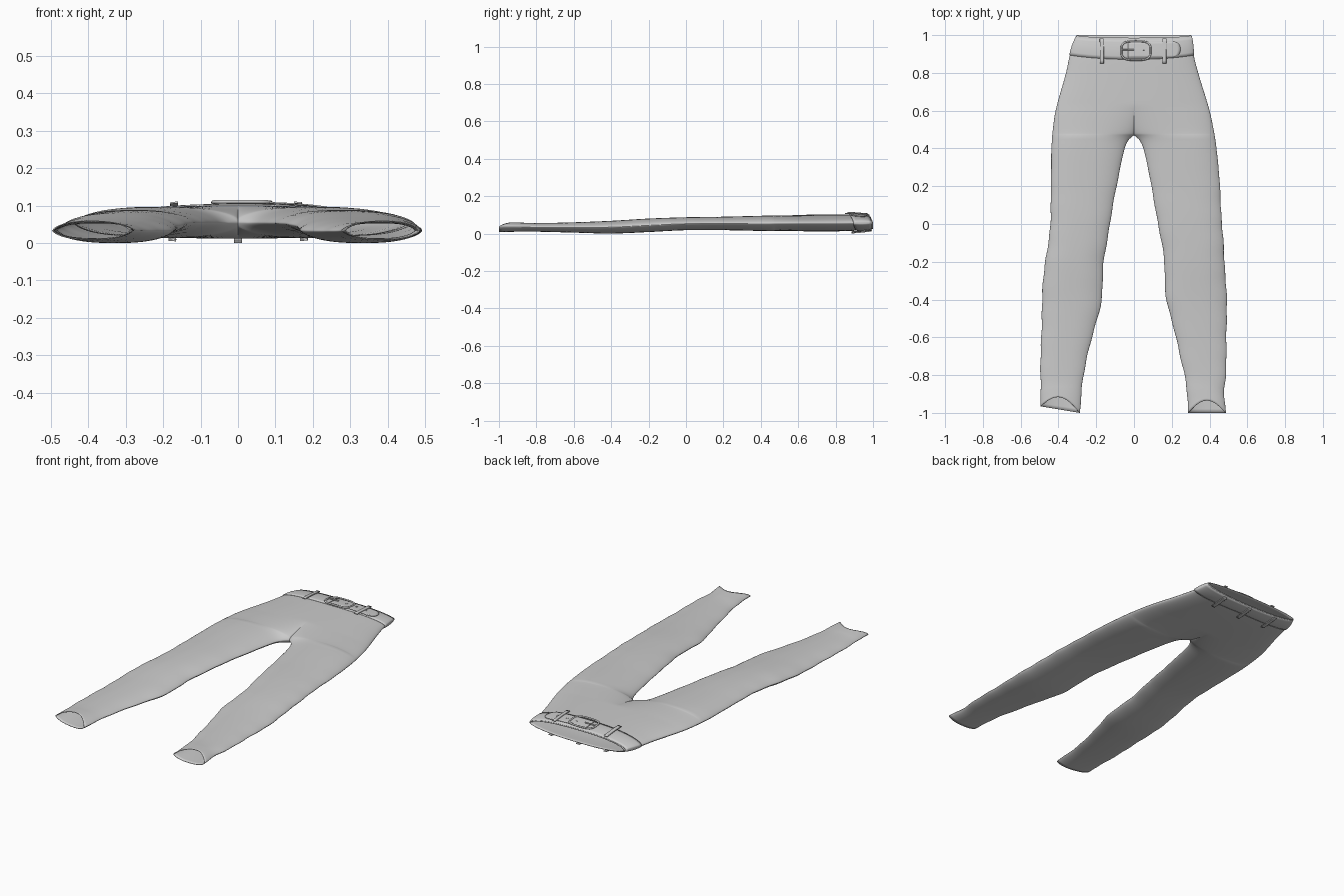
import bpy, bmesh, math
from mathutils import Vector

cube = bpy.data.objects.get("Cube")
if cube:
    bpy.data.objects.remove(cube)

cloth = bpy.data.materials.new("grey cloth")
cloth.use_nodes = True
GREY = (0.6, 0.6, 0.6, 1)
cloth.diffuse_color = GREY
cloth.node_tree.nodes["Principled BSDF"].inputs["Base Color"].default_value = GREY

CROTCH = 0.47
# Stations along the garment: y, inseam x, right seam x, left seam x, back z, front z
STATIONS = [
    (-1.0, .285, .495, .488, .008, .060),
    (-.9, .28, .493, .478, .010, .058),
    (-.8, .268, .497, .485, .010, .056),
    (-.6, .222, .49, .49, .005, .060),
    (-.4, .172, .487, .49, 0, .068),
    (-.2, .16, .47, .48, .008, .080),
    (0, .128, .442, .465, .018, .087),
    (.2, .092, .44, .455, .018, .090),
    (.4, .05, .437, .437, .014, .095),
    (.45, .025, .434, .43, .013, .096),
    (.47, 0, .433, .427, .013, .097),
    (.6, 0, .415, .40, .012, .100),
    (.8, 0, .36, .34, .012, .101),
    (.9, 0, .338, .315, .015, .100),
    (1.0, 0, .303, .303, .025, .092),
]


def station(y):
    """Smooth interpolation between stations."""
    n = len(STATIONS)
    i = 0
    while i < n - 2 and y > STATIONS[i + 1][0]:
        i += 1
    p1, p2 = STATIONS[i], STATIONS[i + 1]
    p0, p3 = STATIONS[max(i - 1, 0)], STATIONS[min(i + 2, n - 1)]
    t = (y - p1[0]) / (p2[0] - p1[0])
    out = []
    for k in range(1, 6):
        d = p2[0] - p1[0]
        m1 = (p2[k] - p0[k]) / (p2[0] - p0[0]) * d
        m2 = (p3[k] - p1[k]) / (p3[0] - p1[0]) * d
        out.append((2*t**3 - 3*t*t + 1) * p1[k] + (t**3 - 2*t*t + t) * m1
                   + (3*t*t - 2*t**3) * p2[k] + (t**3 - t*t) * m2)
    return out


def surface(side, sheet, u, y, off=0.0):
    """Point on the garment: side -1/+1, sheet +1 front or -1 back, u inseam to outseam."""
    inner, right, left, low, high = station(y)
    outer = right if side < 0 else left
    if y >= CROTCH:
        inner = 0.0
    else:
        # gentle creasing of the seams
        fold = min(1, (CROTCH - y) * 2) * 0.003
        outer += fold * math.sin(31 * y + side) * math.sin(13 * y)
        inner += fold * math.sin(27 * y + 2 * side) * math.sin(11 * y)
    leg = max(0, 1 - abs(2 * u - 1) ** 2.5) ** 0.65
    hip = max(0, 1 - u ** 2.4) ** 0.55
    merge = min(1, max(0, (y - CROTCH) / 0.16)) ** 0.5
    f = leg + (hip - leg) * merge
    x = side * (inner + (outer - inner) * u + off * u)
    z = (low + high) / 2 + sheet * ((high - low) / 2 * f + off)
    # scooped hem and dipped front waist
    hem = max(0, (-0.85 - y) / 0.15)
    if sheet > 0:
        y += hem * 0.065 * math.sin(math.pi * u)
        y -= max(0, (y - 0.85) / 0.15) * 0.014 * hip
    if side < 0:
        y += hem * 0.035 * u
    return Vector((x, y, z))


def front_or_back(x, y, sheet, off):
    """Point above the hip surface at a given x."""
    _, right, left, _, _ = station(y)
    return surface(-1 if x < 0 else 1, sheet, min(1, abs(x) / (right if x < 0 else left)), y, off)


def build(name, grids, thickness, closed=False, offset=-1):
    """Join grids of points into one smooth thickened object."""
    bm = bmesh.new()
    for rows in grids:
        vs = [[bm.verts.new(p) for p in row] for row in rows]
        for a, b in zip(vs, vs[1:]):
            n = len(a)
            for i in range(n if closed else n - 1):
                j = (i + 1) % n
                bm.faces.new((a[i], a[j], b[j], b[i]))
    bmesh.ops.remove_doubles(bm, verts=bm.verts, dist=0.0002)
    bmesh.ops.recalc_face_normals(bm, faces=bm.faces)
    mesh = bpy.data.meshes.new(name)
    bm.to_mesh(mesh)
    bm.free()
    mesh.materials.append(cloth)
    ob = bpy.data.objects.new(name, mesh)
    bpy.context.collection.objects.link(ob)
    mod = ob.modifiers.new("thickness", 'SOLIDIFY')
    mod.thickness, mod.offset = thickness, offset
    finish(ob)
    return ob


def finish(ob):
    bpy.ops.object.select_all(action='DESELECT')
    ob.select_set(True)
    bpy.context.view_layer.objects.active = ob
    if ob.type == 'MESH':
        bpy.ops.object.shade_smooth_by_angle(angle=math.radians(50))


def patch(name, x0, x1, y0, y1, sheet, off, thick, nose=0.0):
    """Strip lying on the hips; nose rounds off the +x end."""
    rows = []
    for j in range(9):
        v = j / 8
        end = x1 - nose * (1 - math.sqrt(max(0, 1 - (2 * v - 1) ** 2)))
        rows.append([front_or_back(x0 + (end - x0) * i / 16, y0 + (y1 - y0) * v, sheet, off)
                     for i in range(17)])
    return build(name, [rows], thick, offset=0)


def wire(name, points, radius, cyclic):
    """Round bar through points."""
    cu = bpy.data.curves.new(name, 'CURVE')
    cu.dimensions = '3D'
    cu.bevel_depth, cu.bevel_resolution = radius, 3
    sp = cu.splines.new('POLY')
    sp.points.add(len(points) - 1)
    for p, co in zip(sp.points, points):
        p.co = (*co, 1)
    sp.use_cyclic_u = cyclic
    sp.use_smooth = True
    cu.materials.append(cloth)
    ob = bpy.data.objects.new(name, cu)
    bpy.context.collection.objects.link(ob)


# Trousers: front and back sheet for each side, welded at the seams
us = [(1 - math.cos(math.pi * k / 28)) / 2 for k in range(29)]
ys = [-1 + (CROTCH + 1) * i / 70 for i in range(70)]
ys += [CROTCH + (1 - CROTCH) * (i / 36) ** 1.4 for i in range(37)]
build("trousers", [[[surface(side, sheet, u, y) for u in us] for y in ys]
                   for side in (-1, 1) for sheet in (1, -1)], 0.003)

# Belt: closed band, lower and higher at the front
ring = [(-1, 1, u) for u in reversed(us)] + [(1, 1, u) for u in us[1:]]
ring += [(1, -1, u) for u in reversed(us)] + [(-1, -1, u) for u in us[1:]]
band = []
for j in range(7):
    row = []
    for side, sheet, u in ring:
        low = 0.895 - sheet * 0.022 * (1 - u * u)
        row.append(surface(side, sheet, u, low + (0.994 - low) * j / 6,
                           0.003 + 0.003 * math.sin(math.pi * j / 6)))
    band.append(row)
build("belt", [band], 0.006, closed=True)

# Belt end running through the buckle, with punched-hole studs
patch("belt_end", -0.03, 0.24, 0.885, 0.975, 1, 0.008, 0.004, nose=0.035)
for n, x in enumerate((0.05, 0.11, 0.17)):
    patch("belt_hole_%d" % (n + 1), x - 0.005, x + 0.005, 0.927, 0.937, 1, 0.0105, 0.002)

# Belt loops on front and back
for label, sheet, xs in (("front", 1, (-0.165, 0.155)), ("back", -1, (-0.17, 0, 0.17))):
    for n, x in enumerate(xs):
        base = 0.85 if sheet > 0 else 0.885
        patch("%s_loop_%d" % (label, n + 1), x - 0.01, x + 0.01, base, 0.993, sheet, 0.011, 0.005)

# Buckle: D-shaped frame with a prong
frame = []
for k in range(40):
    a = 2 * math.pi * k / 40
    ca, sa = math.cos(a), math.sin(a)
    x = 0.01 + 0.075 * math.copysign(abs(ca) ** 0.6, ca)
    y = 0.925 + 0.055 * math.copysign(abs(sa) ** 0.6, sa)
    frame.append(front_or_back(x, y, 1, 0.010))
wire("buckle_frame", frame, 0.005, True)
wire("buckle_prong", [front_or_back(-0.06 + 0.06 * i / 4, 0.93, 1, 0.013) for i in range(5)], 0.004, False)
